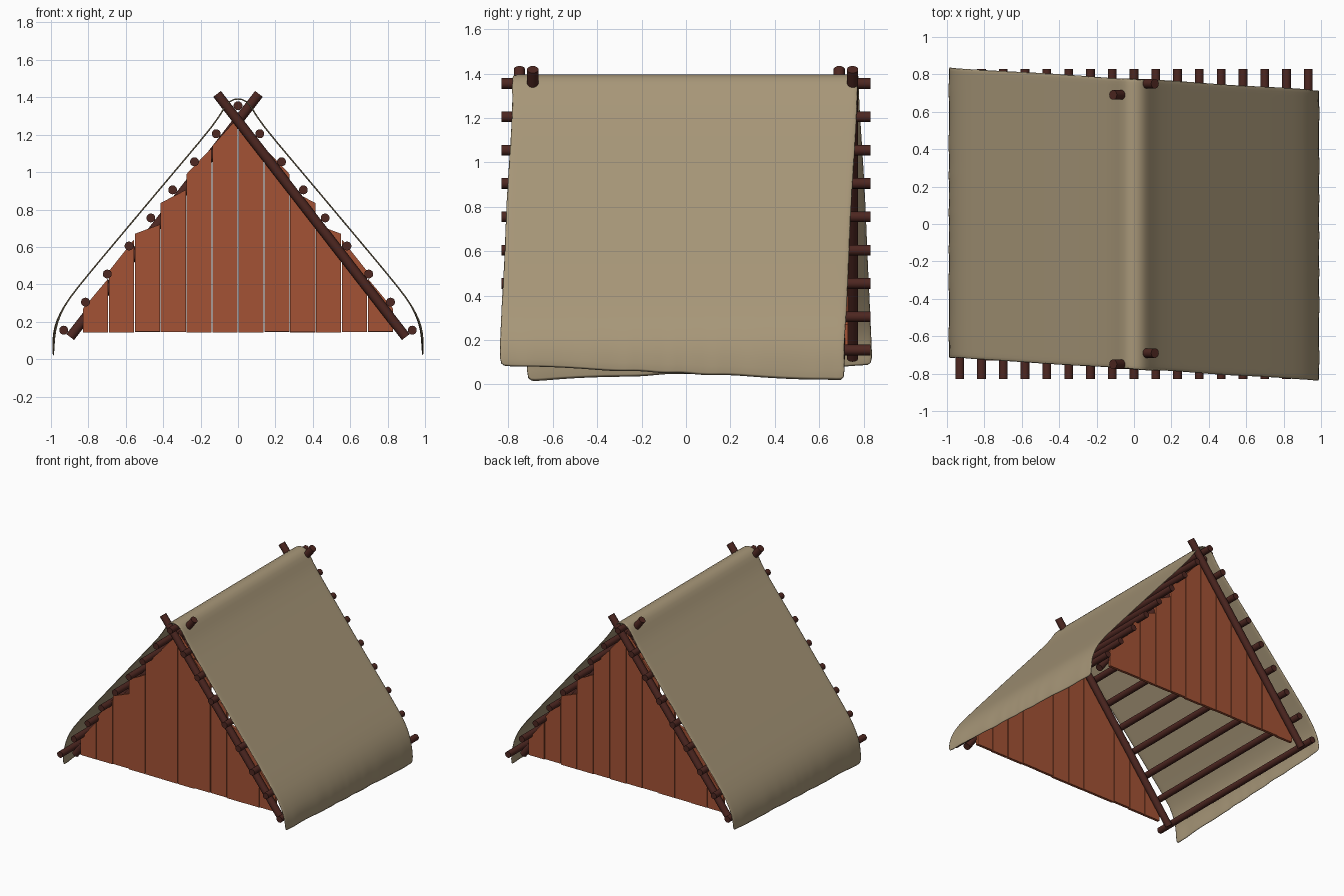
import bpy, bmesh, math, random
from mathutils import Vector

if "Cube" in bpy.data.objects:
    bpy.data.objects.remove(bpy.data.objects["Cube"])

random.seed(4)


def material(name, rgb):
    m = bpy.data.materials.new(name)
    m.diffuse_color = (*rgb, 1)
    m.use_nodes = True
    m.node_tree.nodes["Principled BSDF"].inputs["Base Color"].default_value = m.diffuse_color
    return m


DARK = material("dark_wood", (0.075, 0.02, 0.015))
PLANK = material("red_wood", (0.37, 0.085, 0.035))
CLOTH = material("canvas", (0.39, 0.31, 0.19))


def finish(name, bm, mat):
    bmesh.ops.recalc_face_normals(bm, faces=bm.faces)
    me = bpy.data.meshes.new(name)
    bm.to_mesh(me)
    bm.free()
    me.materials.append(mat)
    ob = bpy.data.objects.new(name, me)
    bpy.context.collection.objects.link(ob)
    return ob


def pole(name, a, b, r):
    a, b = Vector(a), Vector(b)
    bpy.ops.mesh.primitive_cylinder_add(vertices=14, radius=r, depth=(b - a).length,
                                        location=(a + b) / 2)
    ob = bpy.context.object
    ob.rotation_euler = (b - a).to_track_quat('Z', 'Y').to_euler()
    ob.name = name
    ob.data.materials.append(DARK)
    bpy.ops.object.shade_smooth_by_angle(angle=math.radians(40))


# Crossed rafters, the back pair being the front pair turned half round
for end, s in (("front", 1), ("back", -1)):
    for layer, y, d in (("outer", -0.75, 1), ("inner", -0.69, -1)):
        pole(f"{end}_{layer}_rafter", (-0.112 * d * s, y * s, 1.418),
             (0.897 * d * s, y * s, 0.118), 0.026)

# Ridge pole and purlins
for i in range(-8, 9):
    x, z = 0.1165 * i, 1.355 - 0.15 * abs(i)
    pole("ridge_pole" if i == 0 else "purlin", (x, -0.83, z), (x, 0.83, z), 0.024)

# Gable planks: (inner top, outer top) from the middle outwards
TOPS = [(1.29, 1.14), (1.13, 0.99), (0.905, 0.835), (0.72, 0.67), (0.64, 0.47), (0.43, 0.27)]
W = 0.1385
for end, s in (("front", 1), ("back", -1)):
    for side in (-1, 1):
        for i, (zi, zo) in enumerate(TOPS):
            bm = bmesh.new()
            x0, x1 = side * (i * W + 0.002), side * ((i + 1) * W - 0.002)
            y = s * (-0.72 + random.uniform(-0.003, 0.003))
            zb = 0.145 + random.uniform(-0.003, 0.003)
            f = bm.faces.new([bm.verts.new((x * s, y - 0.01, z)) for x, z in
                              ((x0, zb), (x1, zb), (x1, zo), (x0, zi))])
            ext = bmesh.ops.extrude_face_region(bm, geom=[f])["geom"]
            bmesh.ops.translate(bm, vec=(0, 0.02, 0),
                                verts=[v for v in ext if isinstance(v, bmesh.types.BMVert)])
            finish(f"{end}_gable_plank", bm, PLANK)

# Canvas draped slightly askew over the frame; third value is how far the hem skews
HALF = [(0.045, 1.383, 0), (0.08, 1.335, 0), (0.118, 1.265, 0), (0.3, 1.05, 0),
        (0.5, 0.812, 0), (0.7, 0.573, 0), (0.866, 0.374, 0), (0.93, 0.285, 0),
        (0.97, 0.2, 0.15), (0.986, 0.13, 0.5), (0.991, 0.045, 1)]
prof = [(-x, z, k) for x, z, k in reversed(HALF)] + [(0, 1.395, 0)] + HALF
N = 40
bm = bmesh.new()
rows = []
for x, z, k in prof:
    side = math.copysign(1, x)
    row = []
    for j in range(N + 1):
        t = 2 * j / N - 1
        y = 0.777 * t - 0.062 * x
        if j in (0, N):
            y += random.uniform(-0.004, 0.004)
        ripple = k * 0.005 * math.sin(17 * t + 2 * math.sin(5 * t))
        row.append(bm.verts.new((x - side * abs(ripple), y,
                                 z - 0.046 * side * y * k + ripple * 0.5)))
    rows.append(row)
for a, b in zip(rows, rows[1:]):
    for j in range(N):
        bm.faces.new((a[j], a[j + 1], b[j + 1], b[j])).smooth = True
cloth = finish("canvas_cover", bm, CLOTH)
solid = cloth.modifiers.new("thickness", 'SOLIDIFY')
solid.thickness = 0.008
solid.offset = 0
sub = cloth.modifiers.new("smooth", 'SUBSURF')
sub.levels = sub.render_levels = 1
